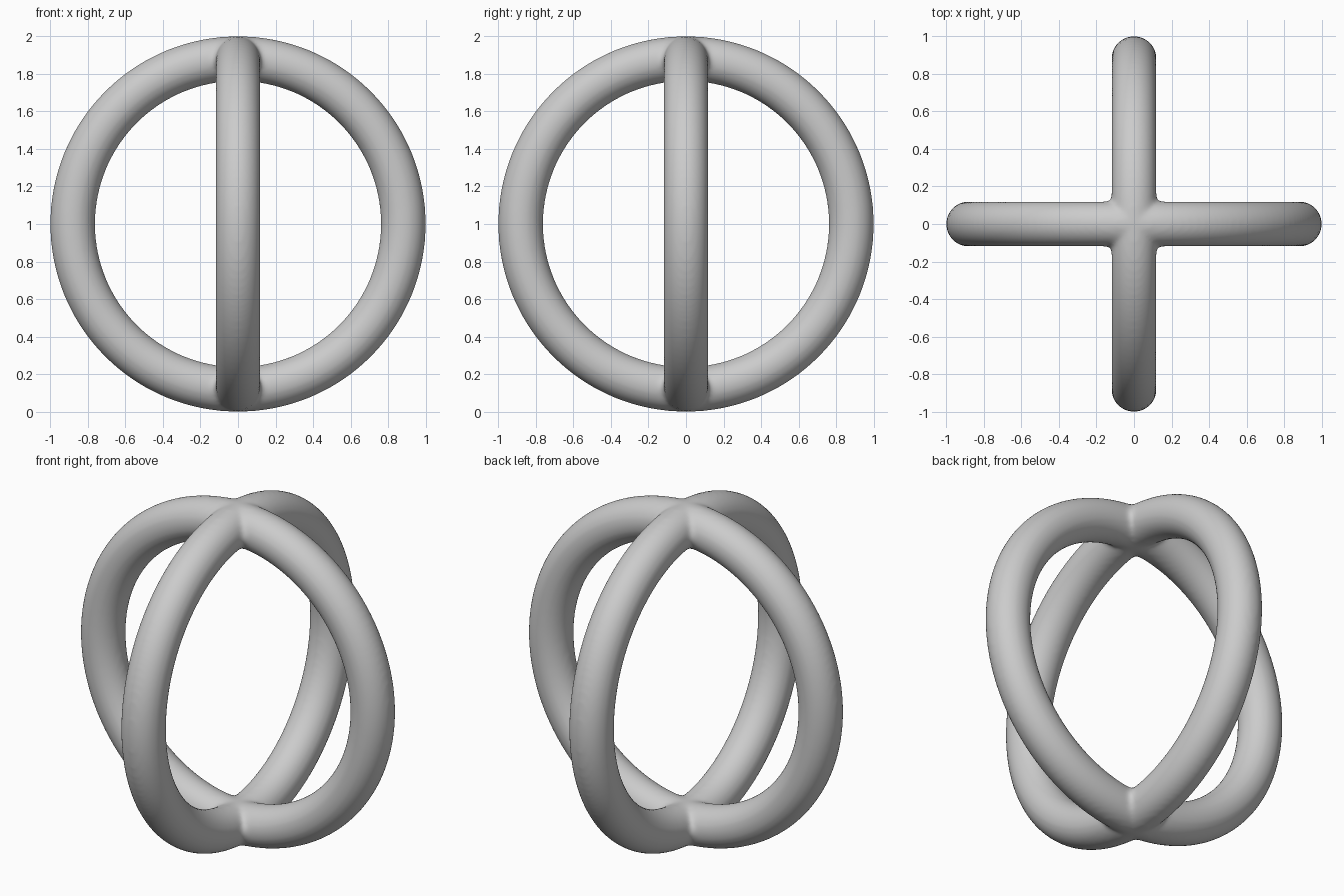
import bpy
from math import pi

if "Cube" in bpy.data.objects:
    bpy.data.objects.remove(bpy.data.objects["Cube"])

R, r = 0.8805, 0.1195  # ring radius, tube radius


def ring(name, turn):
    # upright ring standing on z = 0, turned about the vertical axis
    bpy.ops.mesh.primitive_torus_add(
        major_radius=R, minor_radius=r, major_segments=128, minor_segments=48,
        location=(0, 0, 1), rotation=(pi / 2, 0, turn))
    obj = bpy.context.object
    obj.name = name
    bpy.ops.object.transform_apply(location=False, rotation=True, scale=False)
    return obj


# Two identical rings crossing at the top and bottom
side_ring = ring("side_ring_helper", pi / 2)
rings = ring("crossed_rings", 0)
side_ring.hide_render = True
side_ring.hide_set(True)

# Fuse the rings into one skin
union = rings.modifiers.new("union", 'BOOLEAN')
union.operation = 'UNION'
union.solver = 'EXACT'
union.object = side_ring

# Even out the mesh and soften the joints into small fillets
remesh = rings.modifiers.new("remesh", 'REMESH')
remesh.mode = 'VOXEL'
remesh.voxel_size = 0.014
remesh.use_smooth_shade = True
smooth = rings.modifiers.new("soft_joints", 'SMOOTH')
smooth.factor = 0.5
smooth.iterations = 8
